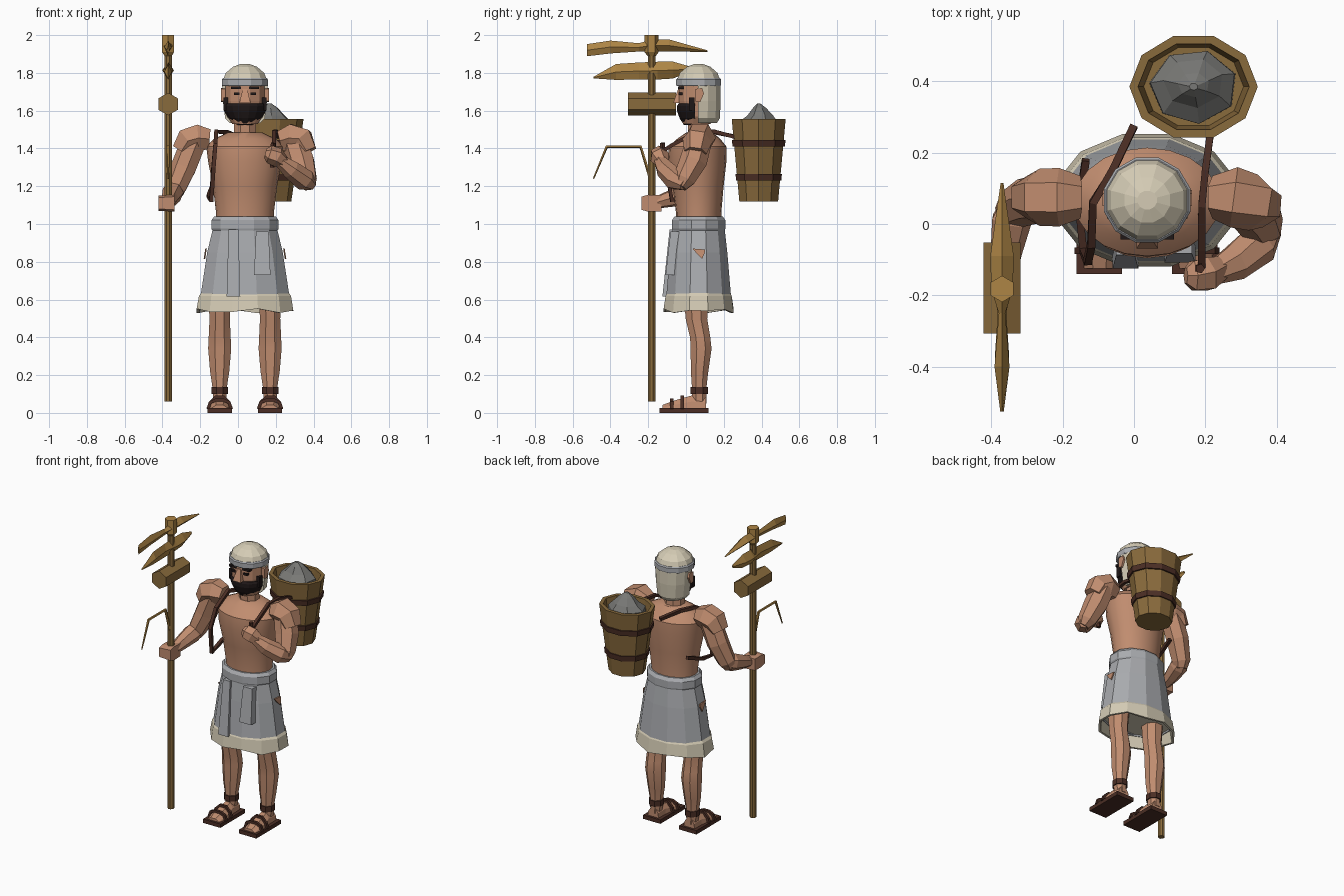
import bpy, bmesh, math
from mathutils import Vector

CX, CY = 0.037, 0.067   # body axis


def material(name, rgb):
    m = bpy.data.materials.new(name)
    m.diffuse_color = (*rgb, 1)
    return m


SKIN = material("skin", (0.53, 0.265, 0.16))
CLOTH = material("grey cloth", (0.40, 0.41, 0.43))
CREAM = material("cream cloth", (0.66, 0.60, 0.46))
GOLD = material("golden wood", (0.42, 0.235, 0.06))
WOOD = material("brown wood", (0.25, 0.145, 0.045))
LEATHER = material("dark leather", (0.07, 0.027, 0.018))
HAIR = material("black hair", (0.014, 0.009, 0.009))
STONE = material("stone", (0.19, 0.19, 0.18))


def build(name, rings, mat, smooth=False):
    """Skin a list of equal-length point rings and cap both ends."""
    bm = bmesh.new()
    rows = [[bm.verts.new(p) for p in ring] for ring in rings]
    n = len(rows[0])
    for a, b in zip(rows, rows[1:]):
        for i in range(n):
            j = (i + 1) % n
            bm.faces.new((a[i], a[j], b[j], b[i]))
    bm.faces.new(rows[0])
    bm.faces.new(rows[-1])
    bmesh.ops.recalc_face_normals(bm, faces=bm.faces)
    mesh = bpy.data.meshes.new(name)
    bm.to_mesh(mesh)
    bm.free()
    mesh.materials.append(mat)
    ob = bpy.data.objects.new(name, mesh)
    bpy.context.collection.objects.link(ob)
    if smooth:
        bpy.ops.object.select_all(action='DESELECT')
        ob.select_set(True)
        bpy.context.view_layer.objects.active = ob
        bpy.ops.object.shade_smooth_by_angle(angle=math.radians(35))
    return ob


def loft(name, secs, mat, n=10, at=(CX, CY), phase=0.0, arc=None, smooth=False):
    """Stack of ellipses; each section is (z, rx, ry, dy). arc keeps part of the turn."""
    if arc:
        angs = [math.radians(arc[0] + (arc[1] - arc[0]) * i / (n - 1)) for i in range(n)]
    else:
        angs = [math.radians(phase) + math.tau * i / n for i in range(n)]
    rings = []
    for s in secs:
        dy = s[3] if len(s) > 3 else 0
        rings.append([(at[0] + s[1] * math.cos(a), at[1] + dy + s[2] * math.sin(a), s[0]) for a in angs])
    return build(name, rings, mat, smooth)


def tube(name, pts, radii, mat, n=6, ref=(0, 1, 0), smooth=False):
    """Limb or rod along a path, one radius per point."""
    P = [Vector(p) for p in pts]
    rings = []
    for i, p in enumerate(P):
        t = (P[min(i + 1, len(P) - 1)] - P[max(i - 1, 0)]).normalized()
        u = t.cross(Vector(ref)).normalized()
        v = u.cross(t)
        r = radii[i] if isinstance(radii, (list, tuple)) else radii
        rings.append([p + r * (math.cos(a) * u + math.sin(a) * v)
                      for a in (math.tau * (k + 0.5) / n for k in range(n))])
    return build(name, rings, mat, smooth)


def rect(x0, x1, y0, y1, z):
    return [(x0, y0, z), (x1, y0, z), (x1, y1, z), (x0, y1, z)]


def box(name, x0, x1, y0, y1, z0, z1, mat):
    return build(name, [rect(x0, x1, y0, y1, z0), rect(x0, x1, y0, y1, z1)], mat)


def blade(name, stations, mat):
    """Diamond section along y; stations are (y, z, half height, half width)."""
    return build(name, [[(SX - w, y, z), (SX, y, z + h), (SX + w, y, z), (SX, y, z - h)]
                        for y, z, h, w in stations], mat)


# Legs, feet and sandals
for side, x in (("right", -0.097), ("left", 0.17)):
    at = (x, 0.07)
    loft(side + "_leg", [(0.05, .036, .042), (0.14, .042, .042), (0.22, .055, .05, .002), (0.34, .066, .06, .01),
                         (0.40, .063, .058, .005), (0.50, .058, .062, -.015), (0.68, .07, .075, -.015)],
         SKIN, 8, at, 22.5, smooth=True)
    loft(side + "_ankle_band", [(0.10, .047, .05), (0.137, .047, .05)], LEATHER, 8, at, 22.5)
    w = 0.064
    box(side + "_sole", x - w, x + w, -0.14, 0.12, 0.0, 0.026, LEATHER)
    build(side + "_foot", [[(x - a, y, .024), (x + a, y, .024), (x + a * .9, y, h * .65), (x + a * .4, y, h),
                            (x - a * .4, y, h), (x - a * .9, y, h * .65)]
                           for y, a, h in ((-.125, .045, .042), (-.06, .056, .066), (.03, .042, .092), (.105, .04, .085))],
          SKIN)
    for k, (y, h) in enumerate(((-.075, .068), (-.02, .085))):
        tube(f"{side}_foot_strap_{k}", [(x - .062, y, .02), (x - .05, y, .055), (x - .02, y, h),
                                        (x + .02, y, h), (x + .05, y, .055), (x + .062, y, .02)],
             .012, LEATHER, 4)

# Torso and neck
loft("torso", [(0.98, .155, .12), (1.06, .153, .12), (1.2, .17, .135, -.003), (1.33, .195, .155, -.008),
               (1.41, .205, .152, -.005), (1.45, .165, .115), (1.485, .09, .07, .005)], SKIN, 20, smooth=True)
loft("neck", [(1.42, .07, .065), (1.48, .064, .06), (1.58, .062, .058, -.005)], SKIN, 8, phase=22.5)

# Skirt: belt, main cloth, hem, loose flaps and side tears
loft("skirt", [(0.98, .175, .142), (0.85, .207, .157), (0.61, .245, .178), (0.61, .232, .165), (0.9, .17, .13)],
     CLOTH, 12, phase=15)
loft("belt", [(0.955, .172, .14), (0.975, .184, .146), (1.02, .184, .146), (1.04, .168, .132), (1.04, .15, .11)],
     CLOTH, 12, phase=15)
hem = loft("hem", [(0.66, .222, .158), (0.62, .252, .181), (0.54, .265, .192), (0.54, .25, .178), (0.62, .236, .168)],
           CREAM, 12, phase=15)
for v in hem.data.vertices:
    if v.co.z < 0.56:
        v.co.z += 0.012 * math.sin(v.index % 12 * 2.3)
for k, (x0, x1, z0, z1, yt, yb) in enumerate(((-.06, .012, .615, .97, -.087, -.125), (.085, .172, .73, .96, -.082, -.108))):
    build(f"skirt_flap_{k}", [rect(x0, x1, yb, yb + .05, z0), rect(x0 + .01, x1 - .01, yt, yt + .05, z1)], CLOTH)
for side, s in (("right", -1), ("left", 1)):
    tear = [(.035, .87), (.10, .865), (.10, .85), (.085, .815), (.06, .84)]
    build(side + "_tear", [[(CX + s * (.202 + d + (.87 - z) * .16), y, z) for y, z in tear] for d in (0, .008)], SKIN)

# Head, ears, face
loft("head", [(1.53, .07, .075, -.01), (1.57, .095, .1), (1.65, .107, .108), (1.75, .107, .108)], SKIN, 12, phase=15)
loft("beard", [(1.525, .045, .065, -.015), (1.56, .09, .103), (1.60, .113, .117), (1.625, .116, .117), (1.638, .112, .108)],
     HAIR, 8, arc=(190, 350))
for s in (-1, 1):
    side = "left" if s > 0 else "right"
    box(side + "_sideburn", *sorted((CX + s * .09, CX + s * .113)), .015, .045, 1.60, 1.67, HAIR)
    build(side + "_ear", [[(CX + s * dx, .07 + y, 1.68 + z) for y, z in
                           ((-.02, -.03), (.005, -.035), (.025, .01), (.015, .04), (-.02, .035))]
                          for dx in (.095, .126)], SKIN)
    box(side + "_eye", *sorted((CX + s * .03, CX + s * .058)), -.041, 0, 1.683, 1.697, HAIR)
    box(side + "_brow", *sorted((CX + s * .022, CX + s * .075)), -.043, 0, 1.714, 1.728, HAIR)
build("nose", [rect(CX - .03, CX + .03, -.068, -.03, 1.64), rect(CX - .012, CX + .012, -.042, -.03, 1.715)], SKIN)

# Head cloth: dome, band and hanging back
loft("cap_dome", [(1.765, .119, .117), (1.80, .105, .103), (1.832, .066, .065), (1.846, .028, .027)], CREAM, 12, phase=15)
loft("head_band", [(1.73, .121, .119), (1.737, .126, .123), (1.765, .126, .123), (1.772, .119, .117)], CLOTH, 12, phase=15)
loft("head_drape", [(1.535, .082, .1), (1.56, .105, .115), (1.65, .117, .12), (1.74, .121, .119)], CREAM, 8, arc=(-2, 182))

# Arm holding the staff
SX, SY = -0.37, -0.182
tube("right_shoulder", [(-.15, .075, 1.45), (-.21, .075, 1.455), (-.265, .075, 1.44), (-.30, .075, 1.385)],
     [.06, .082, .08, .06], SKIN, 6)
tube("right_upper_arm", [(-.23, .075, 1.44), (-.285, .07, 1.30), (-.335, .045, 1.18), (-.345, .03, 1.14)],
     [.07, .07, .058, .04], SKIN, 7)
tube("right_forearm", [(-.33, .07, 1.18), (-.345, .01, 1.165), (-.36, -.08, 1.135), (-.365, -.15, 1.115)],
     [.04, .058, .046, .034], SKIN, 7, (0, 0, 1))
build("right_hand", [[(-.42, y, 1.115 - h), (-.335, y, 1.11 - h), (-.335, y, 1.11 + h), (-.42, y, 1.105 + h)]
                     for y, h in ((-.235, .035), (-.20, .045), (-.13, .043))], SKIN)

# Bent arm gripping the strap
tube("left_shoulder", [(.22, .075, 1.44), (.28, .075, 1.455), (.335, .06, 1.44), (.365, .05, 1.38)],
     [.06, .085, .08, .06], SKIN, 6)
tube("left_upper_arm", [(.30, .07, 1.44), (.335, .04, 1.33), (.362, -.01, 1.235), (.375, -.03, 1.195)],
     [.07, .075, .06, .035], SKIN, 7)
tube("left_forearm", [(.39, -.01, 1.205), (.35, -.055, 1.235), (.28, -.11, 1.29), (.225, -.135, 1.335)],
     [.03, .06, .052, .036], SKIN, 7, (0, 0, 1))
tube("left_hand", [(.24, -.125, 1.325), (.205, -.14, 1.355), (.165, -.145, 1.37), (.145, -.145, 1.375)],
     [.037, .052, .047, .025], SKIN, 6, (0, 0, 1))

# Carrying straps
tube("right_strap", [(.0, .275, 1.46), (-.06, .15, 1.485), (-.115, .06, 1.49), (-.12, -.06, 1.42), (-.13, -.105, 1.3),
                     (-.142, -.075, 1.125), (-.155, .05, 1.15), (-.135, .18, 1.2)], .015, LEATHER, 4, (1, .1, 0))
tube("left_strap", [(.215, .26, 1.46), (.20, .15, 1.49), (.19, .05, 1.485), (.19, -.07, 1.42), (.19, -.125, 1.385)],
     .014, LEATHER, 4, (1, 0, 0))
tube("strap_end", [(.18, -.12, 1.30), (.185, -.125, 1.43)], .014, LEATHER, 5)

# Basket with bands and a load of stone
B = (0.167, 0.385)
loft("basket", [(1.12, .115, .108), (1.555, .18, .15), (1.555, .156, .126), (1.45, .14, .115)], WOOD, 10, B)
for k, (z, rx, ry) in enumerate(((1.23, .141, .126), (1.41, .169, .146))):
    loft(f"basket_band_{k}", [(z, rx, ry), (z + .035, rx + .004, ry + .003)], LEATHER, 10, B)
loft("stone_load", [(1.44, .125, .105), (1.54, .122, .105), (1.575, .085, .07, .01), (1.615, .045, .035, .005),
                    (1.637, .012, .01)], STONE, 7, B, 20)

# Staff with finial, block, two picks and a hooked rod
tube("staff", [(SX, SY, .06), (SX, SY, 1.93)], .021, WOOD, 8)
tube("staff_finial", [(SX, SY, 1.89), (SX, SY, 1.91), (SX, SY, 2.0)], [.022, .037, .037], GOLD, 6)
build("hammer_block", [[(SX + .06 * math.sin(a), y, 1.635 + .06 * math.cos(a))
                        for a in (math.tau * k / 6 for k in range(6))] for y in (-.307, -.052)], WOOD)
blade("upper_pick", [(-.525, 1.92, .032, .005), (-.40, 1.937, .034, .021), (-.25, 1.935, .022, .009),
                     (-.185, 1.945, .03, .03), (-.09, 1.945, .032, .033), (.115, 1.915, .004, .004)], GOLD)
blade("lower_pick", [(-.49, 1.775, .004, .004), (-.37, 1.805, .042, .02), (-.25, 1.81, .045, .012),
                     (-.15, 1.812, .047, .03), (-.07, 1.815, .045, .03), (.035, 1.82, .01, .005)], GOLD)
tube("hooked_rod", [(SX, -.185, 1.23), (SX, -.24, 1.41), (SX, -.42, 1.41), (SX, -.49, 1.24)],
     [.009, .009, .009, .004], GOLD, 5, (1, 0, 0))
